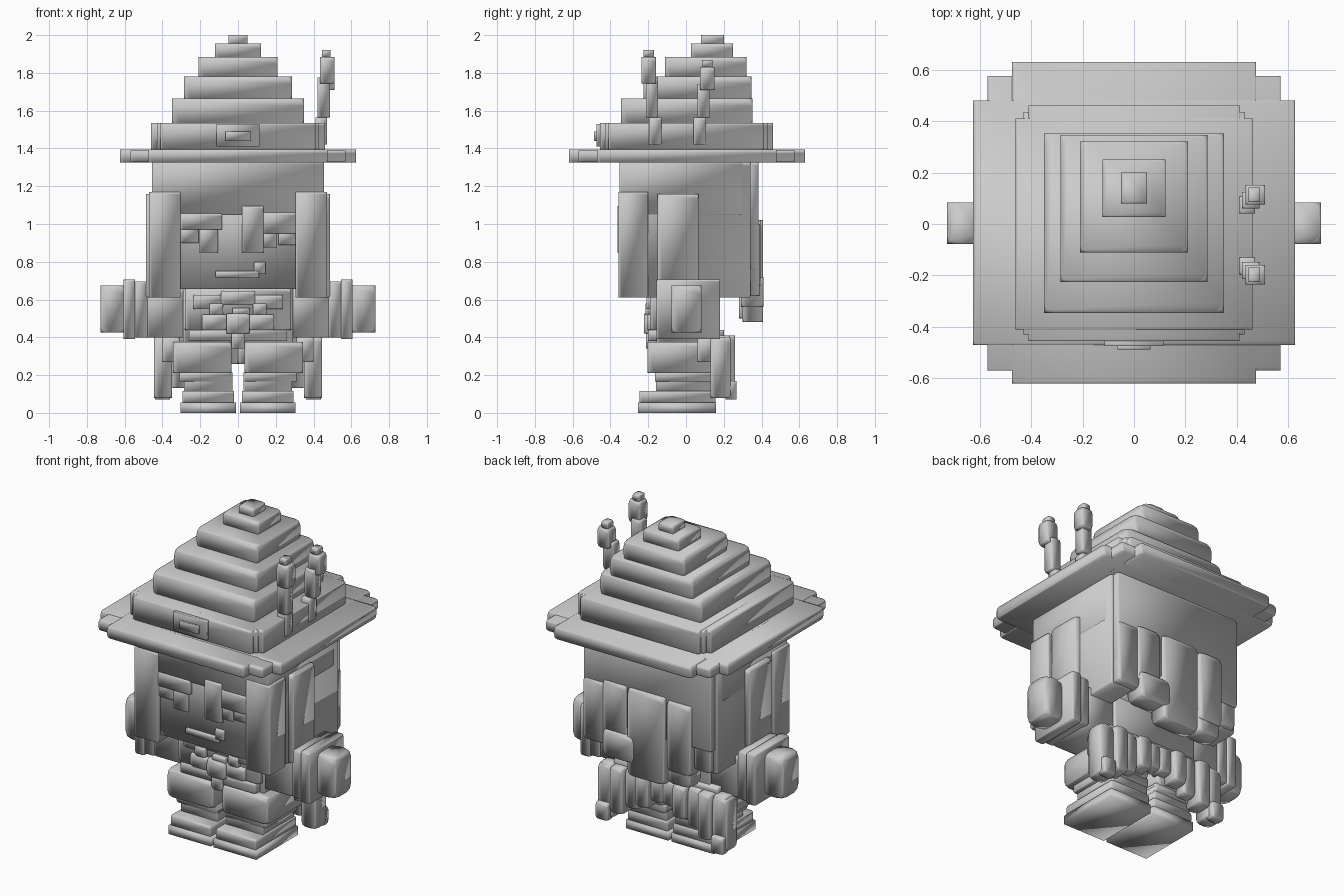
import bpy
import bmesh
from mathutils import Vector

default_cube = bpy.data.objects.get("Cube")
if default_cube:
    bpy.data.objects.remove(default_cube, do_unlink=True)

# single clay colour
clay = bpy.data.materials.new("clay_grey")
clay.use_nodes = True
clay_colour = (.6, .6, .6, 1)
clay.diffuse_color = clay_colour
clay.node_tree.nodes["Principled BSDF"].inputs["Base Color"].default_value = clay_colour


def box(name, x, y, z, cut=.3):
    """Soft block spanning the given ranges, its corner points trimmed away."""
    low = Vector((min(x), min(y), min(z)))
    high = Vector((max(x), max(y), max(z)))
    size = high - low
    centre = (high + low) / 2
    bm = bmesh.new()
    bmesh.ops.create_cube(bm, size=1)
    for vert in bm.verts:
        vert.co = Vector(a * b for a, b in zip(vert.co, size)) + centre
    if cut:
        bmesh.ops.bevel(bm, geom=bm.verts[:], offset=cut * min(size),
                        segments=2, profile=.5, affect='VERTICES')
    bmesh.ops.recalc_face_normals(bm, faces=bm.faces[:])
    for face in bm.faces:
        face.smooth = True
    mesh = bpy.data.meshes.new(name)
    bm.to_mesh(mesh)
    bm.free()
    mesh.materials.append(clay)
    part = bpy.data.objects.new(name, mesh)
    bpy.context.collection.objects.link(part)
    return part


def centred(name, half_width, y, z, cut=.3):
    return box(name, (-half_width, half_width), y, z, cut)


def pair(name, x, y, z, cut=.3):
    """Matching blocks on the left (+x) and right (-x)."""
    box("left_" + name, x, y, z, cut)
    box("right_" + name, (-x[0], -x[1]), y, z, cut)


# hat brim: crossed slabs with corner fillers
brim_height = (1.325, 1.395)
centred("hat_brim_wide", .625, (-.47, .48), brim_height)
centred("hat_brim_deep", .475, (-.62, .63), brim_height)
centred("hat_brim_corners", .57, (-.57, .575), (1.33, 1.39))

# hat band
band_height = (1.395, 1.535)
centred("hat_band_wide", .46, (-.41, .41), band_height, .1)
centred("hat_band_deep", .41, (-.455, .46), band_height, .1)
centred("hat_band_core", .43, (-.43, .435), band_height, .1)

# stepped crown, leaning backwards
crown_steps = [
    (.35, -.345, .352, 1.665),
    (.285, -.226, .346, 1.78),
    (.21, -.11, .32, 1.885),
    (.123, .027, .25, 1.955),
    (.05, .08, .20, 2.0),
]
step_base = band_height[1]
for half_width, front, back, top in crown_steps:
    centred("hat_crown_step", half_width, (front, back), (step_base - .01, top))
    step_base = top

# hat badge
centred("hat_badge_plate", .115, (-.475, -.44), (1.41, 1.53), .2)
centred("hat_badge_stud", .065, (-.487, -.46), (1.44, 1.49), .2)


def hat_stalk(name, y, lean, joint, neck, top):
    """Jointed stalk of four blocks on the left side of the hat."""
    def piece(part, x, offset, half, z):
        middle = y + offset
        box(name + part, x, (middle - half, middle + half), z)
    piece("_base", (.41, .47), 0, .033, (1.42, joint))
    piece("_stem", (.42, .487), lean / 2, .032, (joint, neck))
    piece("_head", (.434, .51), lean, .038, (neck - .03, top))
    piece("_tip", (.445, .49), lean, .028, (top, top + .037))


hat_stalk("front_stalk", -.163, -.035, 1.565, 1.775, 1.883)
hat_stalk("rear_stalk", .073, .04, 1.565, 1.74, 1.83)

# head and hair
centred("head", .44, (-.335, .34), (.655, 1.33), 0)
centred("fringe", .455, (-.352, .3), (1.05, 1.33), .05)
centred("back_hair", .44, (.3, .385), (.76, 1.325), .2)
pair("side_hair", (.305, .455), (-.35, .342), (.61, 1.325), .1)
pair("side_lock", (.40, .487), (-.15, .065), (.61, 1.16), .3)
pair("temple_lock", (.305, .47), (-.357, -.2), (.61, 1.17), .1)

# hanging locks at the back, some with a curled end
box("outer_back_lock", (.29, .44), (.3, .39), (.62, 1.0))
box("left_back_lock", (.14, .30), (.3, .395), (.67, 1.02))
box("left_lock_curl", (.08, .29), (.29, .41), (.56, .72))
box("middle_back_lock", (-.13, .12), (.3, .408), (.48, 1.02))
box("right_back_lock", (-.31, -.15), (.3, .405), (.58, 1.01))
box("right_lock_curl", (-.30, -.15), (.28, .395), (.50, .66))
box("end_back_lock", (-.43, -.32), (.3, .375), (.62, .95))

# face details
relief = (-.358, -.31)
shallow = (-.348, -.31)
box("right_brow", (-.305, -.085), relief, (.97, 1.055))
box("right_eye", (-.205, -.105), shallow, (.85, .98))
box("right_eye_corner", (-.305, -.21), shallow, (.90, .98))
box("nose_fringe_lock", (.02, .135), (-.362, -.31), (.85, 1.095))
box("left_brow", (.13, .305), relief, (.95, 1.06))
box("left_eye", (.13, .205), shallow, (.875, .96))
box("left_eye_corner", (.215, .305), shallow, (.89, .96))
box("mouth", (-.12, .11), shallow, (.715, .75))
box("mouth_corner", (.085, .145), shallow, (.735, .80))

# torso, collar and belt
centred("torso", .29, (-.155, .18), (.34, .67), .05)
centred("jacket_front", .28, (-.19, .1), (.44, .66), .1)
centred("belt", .26, (-.20, .19), (.38, .44), .2)
pair("collar_flap", (.09, .235), (-.21, -.1), (.55, .625))
pair("collar_tip", (.08, .15), (-.215, -.1), (.52, .58))
pair("jacket_lapel", (.06, .19), (-.205, -.1), (.44, .52))
centred("neck_scarf", .09, (-.205, -.1), (.57, .645))
centred("buckle", .062, (-.222, -.1), (.42, .525))
centred("buckle_strap", .035, (-.212, -.1), (.34, .43))
box("buckle_knot", (-.03, .06), (-.215, -.1), (.515, .555))

# arms with layered cuffs
pair("sleeve", (.25, .49), (-.14, .16), (.40, .655), .1)
pair("inner_cuff", (.48, .55), (-.145, .17), (.40, .695), .2)
pair("outer_cuff", (.545, .605), (-.155, .18), (.39, .705), .2)
pair("hand", (.60, .727), (-.077, .083), (.425, .675), .35)

# legs and shoes
pair("thigh", (.035, .345), (-.205, .165), (.21, .375), .2)
pair("knee_band", (.03, .31), (-.165, .16), (.165, .215), .2)
pair("shin", (.03, .285), (-.16, .15), (.10, .20), .1)
pair("shoe_upper", (.02, .295), (-.245, .155), (.05, .115), .2)
pair("shoe_sole", (.01, .305), (-.255, .16), (0, .055), 0)

# coat skirt: side panels and a row of folds, longest at the outer ends
pair("skirt_side", (.31, .40), (.06, .18), (.27, .40))
pair("skirt_wing", (.35, .445), (.13, .235), (.08, .40))
pair("skirt_hem", (.36, .44), (.21, .268), (.07, .17))
folds = 5
for i in range(folds):
    outward = i / (folds - 1)
    inner = i * .088
    drop = .26 - .17 * outward
    depth = .23 + .03 * (i % 2)
    pair("skirt_fold", (inner, inner + .082), (.14, depth), (drop, .41))
centred("skirt_waist", .36, (.1, .2), (.36, .44), .2)
